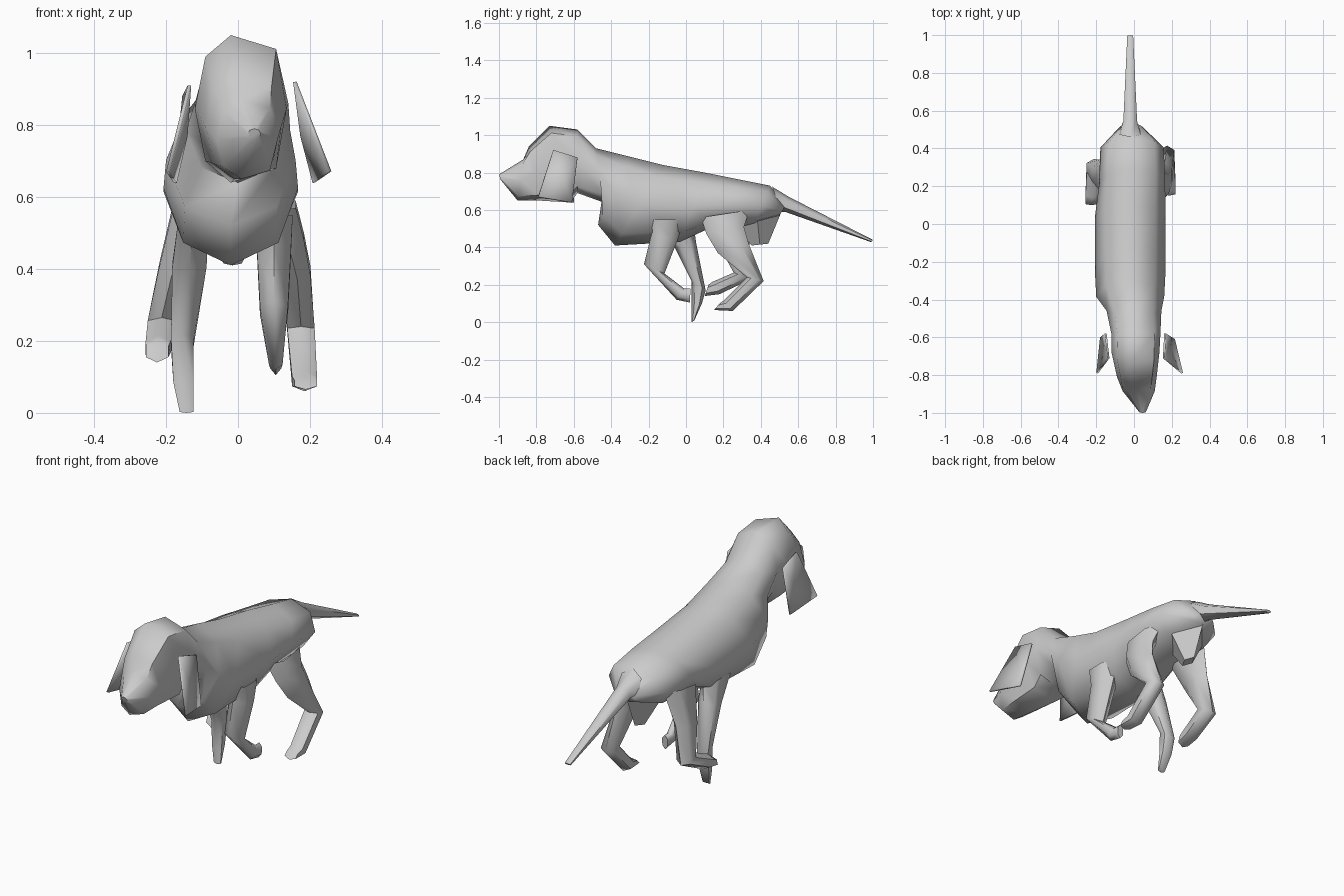
import bpy, bmesh, math


def finish(name, bm, angle=60):
    bmesh.ops.recalc_face_normals(bm, faces=bm.faces)
    me = bpy.data.meshes.new(name)
    bm.to_mesh(me)
    bm.free()
    ob = bpy.data.objects.new(name, me)
    bpy.context.collection.objects.link(ob)
    bpy.ops.object.select_all(action='DESELECT')
    ob.select_set(True)
    bpy.context.view_layer.objects.active = ob
    bpy.ops.object.shade_smooth_by_angle(angle=math.radians(angle))
    return ob


def loft(name, rings, n, root_cap=False):
    """Each ring: (y, z) of one side, (y, z) of the other side, centre x, half width,
    and optionally half width and squareness of the right (+x) half."""
    bm = bmesh.new()
    loops = []
    for y0, z0, y1, z1, cx, hw, *right in rings:
        loop = []
        for i in range(n):
            a = 2 * math.pi * i / n
            w, p = right if right and math.sin(a) > 0 else (hw, 1)
            s, c = (math.copysign(abs(v) ** p, v) for v in (math.sin(a), math.cos(a)))
            t = (1 - c) / 2
            loop.append(bm.verts.new((cx + w * s, y0 + (y1 - y0) * t, z0 + (z1 - z0) * t)))
        loops.append(loop)
    for a, b in zip(loops, loops[1:]):
        for i in range(n):
            j = (i + 1) % n
            bm.faces.new((a[i], a[j], b[j], b[i]))
    if root_cap:
        bm.faces.new(loops[0])
    bm.faces.new(loops[-1])
    return finish(name, bm)


# Head, neck and trunk in one skin, nose to rump (the head leans to one side)
loft("body", [
    (-1.00, .79, -.99, .76, .045, .018),
    (-.87, .87, -.90, .65, .01, .07, .10, .7),
    (-.84, .94, -.78, .65, -.01, .08, .13, .65),
    (-.73, 1.05, -.62, .64, -.02, .10, .155, .6),
    (-.58, 1.03, -.58, .69, -.01, .11, .15, .7),
    (-.48, .93, -.44, .64, .0, .145),
    (-.30, .885, -.47, .52, -.02, .18),
    (-.12, .84, -.38, .41, -.02, .187),
    (.10, .80, -.03, .43, -.02, .187),
    (.30, .76, .12, .50, -.01, .175),
    (.45, .73, .36, .51, -.01, .168),
    (.53, .62, .50, .57, -.015, .06),
], 8, root_cap=True)

# Tail
loft("tail", [
    (.46, .725, .51, .59, -.02, .065),
    (.55, .67, .53, .59, -.02, .042),
    (1.0, .44, .99, .428, -.02, .018),
], 6)

# Wedge under the rump
loft("rump_underside", [
    (.25, .54, .51, .59, -.015, .11),
    (.35, .41, .44, .42, -.015, .025),
], 4)

# Legs in mid gallop
loft("front_leg_right", [
    (-.21, .55, -.01, .55, .10, .06),
    (-.185, .47, -.045, .44, .10, .055),
    (-.225, .31, -.115, .26, .10, .045),
    (-.05, .12, -.01, .18, .105, .022),
    (.02, .105, .025, .18, .105, .018),
], 6)
loft("front_leg_left", [
    (-.18, .52, .04, .52, -.125, .05),
    (-.06, .40, .055, .42, -.135, .055),
    (.03, .22, .105, .17, -.155, .036),
    (.03, .08, .085, .10, -.152, .032),
    (.03, .0, .045, .01, -.143, .022),
], 6)
loft("hind_leg_right", [
    (.08, .56, .34, .60, .11, .058),
    (.11, .47, .31, .51, .14, .05),
    (.17, .37, .335, .42, .165, .042),
    (.325, .24, .415, .22, .175, .044),
    (.20, .115, .25, .06, .185, .04),
    (.18, .10, .15, .065, .188, .036),
], 6)
loft("hind_leg_left", [
    (.11, .57, .37, .60, -.13, .055),
    (.18, .40, .34, .42, -.18, .045),
    (.255, .265, .345, .23, -.212, .045),
    (.14, .215, .18, .15, -.222, .04),
    (.12, .20, .10, .14, -.225, .036),
], 6)


# Ears: four-cornered cups hollowed towards the head
def ear(name, corners, dip):
    bm = bmesh.new()
    vs = [bm.verts.new(c) for c in corners]
    d = bm.verts.new(dip)
    for i in range(4):
        bm.faces.new((vs[i], vs[(i + 1) % 4], d))
    ob = finish(name, bm, 30)
    mod = ob.modifiers.new("thickness", 'SOLIDIFY')
    mod.thickness = .01
    mod.offset = 0


ear("ear_right", [(.158, -.71, .92), (.165, -.58, .88), (.212, -.61, .64), (.255, -.79, .67)],
    (.178, -.66, .77))
ear("ear_left", [(-.135, -.71, .91), (-.15, -.58, .88), (-.175, -.60, .64), (-.195, -.79, .67)],
    (-.145, -.66, .77))
